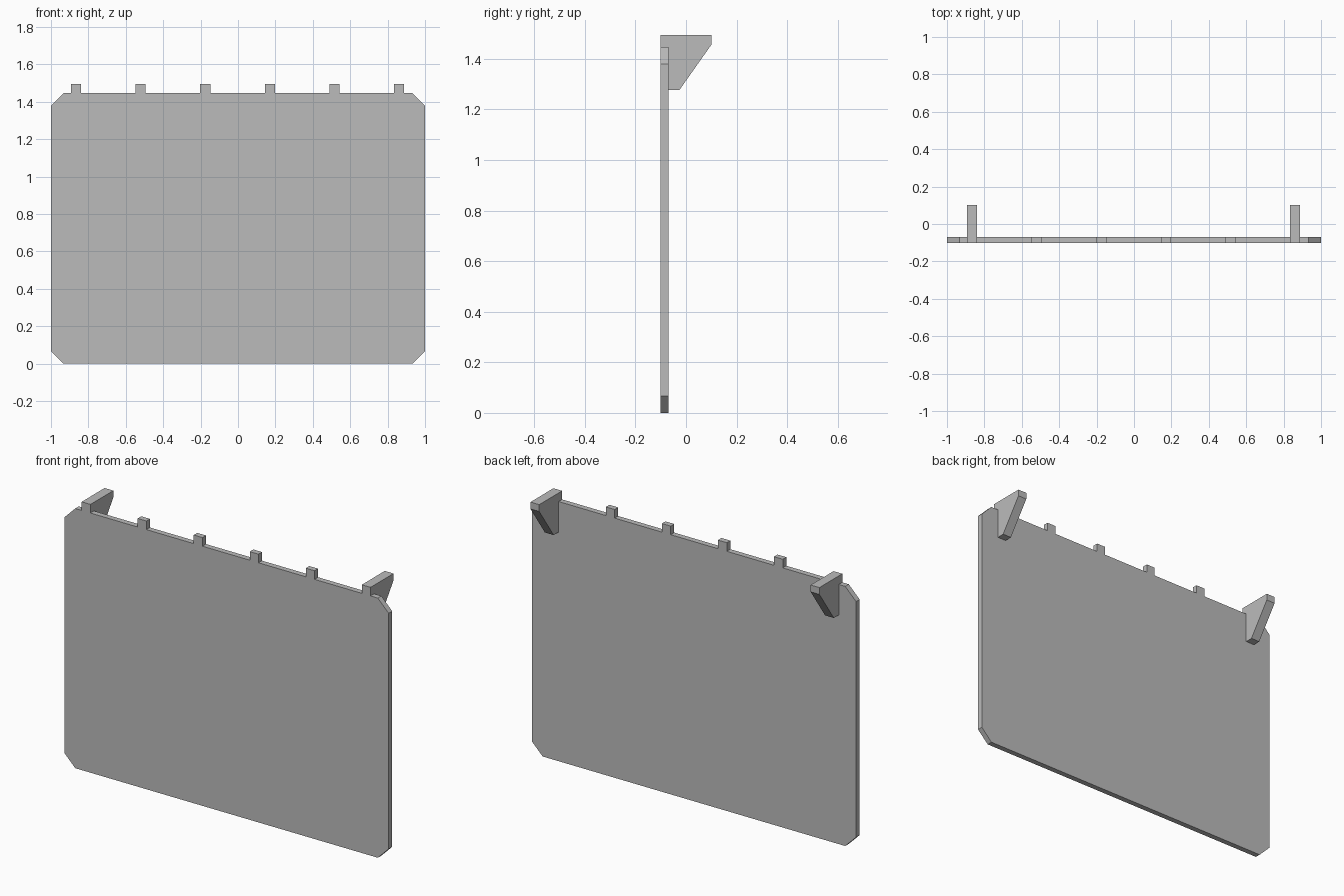
import bpy
import bmesh
from mathutils import Vector

cube = bpy.data.objects.get("Cube")
if cube:
    bpy.data.objects.remove(cube, do_unlink=True)

grey = bpy.data.materials.new("plain grey")
grey.use_nodes = True
colour = (0.5, 0.5, 0.5, 1)
grey.diffuse_color = colour
grey.node_tree.nodes["Principled BSDF"].inputs["Base Color"].default_value = colour

FRONT, BACK = -0.101, -0.07      # panel faces
PANEL_TOP, TOP = 1.447, 1.495
TAB_WIDTH = 0.054
SPACING, SHIFT = 0.3455, -0.0025


def extrude(name, outline, direction):
    """Prism from a closed outline swept along a direction."""
    bm = bmesh.new()
    face = bm.faces.new([bm.verts.new(p) for p in outline])
    swept = bmesh.ops.extrude_face_region(bm, geom=[face], use_keep_orig=True)
    moved = [v for v in swept["geom"] if isinstance(v, bmesh.types.BMVert)]
    bmesh.ops.translate(bm, verts=moved, vec=Vector(direction))
    bmesh.ops.recalc_face_normals(bm, faces=bm.faces)
    mesh = bpy.data.meshes.new(name)
    bm.to_mesh(mesh)
    bm.free()
    mesh.materials.append(grey)
    obj = bpy.data.objects.new(name, mesh)
    bpy.context.scene.collection.objects.link(obj)
    return obj


# Panel with four cut corners
c = 0.067
panel = [(-1 + c, 0), (1 - c, 0), (1, c), (1, PANEL_TOP - c),
         (1 - c, PANEL_TOP), (c - 1, PANEL_TOP), (-1, PANEL_TOP - c), (-1, c)]
extrude("panel", [(x, FRONT, z) for x, z in panel], (0, BACK - FRONT, 0))

# Hook brackets at the ends, small tabs between them
bracket = [(FRONT, PANEL_TOP), (FRONT, TOP), (0.101, TOP), (0.101, 1.457),
           (-0.026, 1.277), (BACK, 1.277), (BACK, PANEL_TOP)]
tab = [(FRONT, PANEL_TOP), (FRONT, TOP), (BACK, TOP), (BACK, PANEL_TOP)]
for i in range(6):
    left_edge = (i - 2.5) * SPACING + SHIFT - TAB_WIDTH / 2
    name, profile = {0: ("right_bracket", bracket),
                     5: ("left_bracket", bracket)}.get(i, (f"tab_{i}", tab))
    extrude(name, [(left_edge, y, z) for y, z in profile], (TAB_WIDTH, 0, 0))
